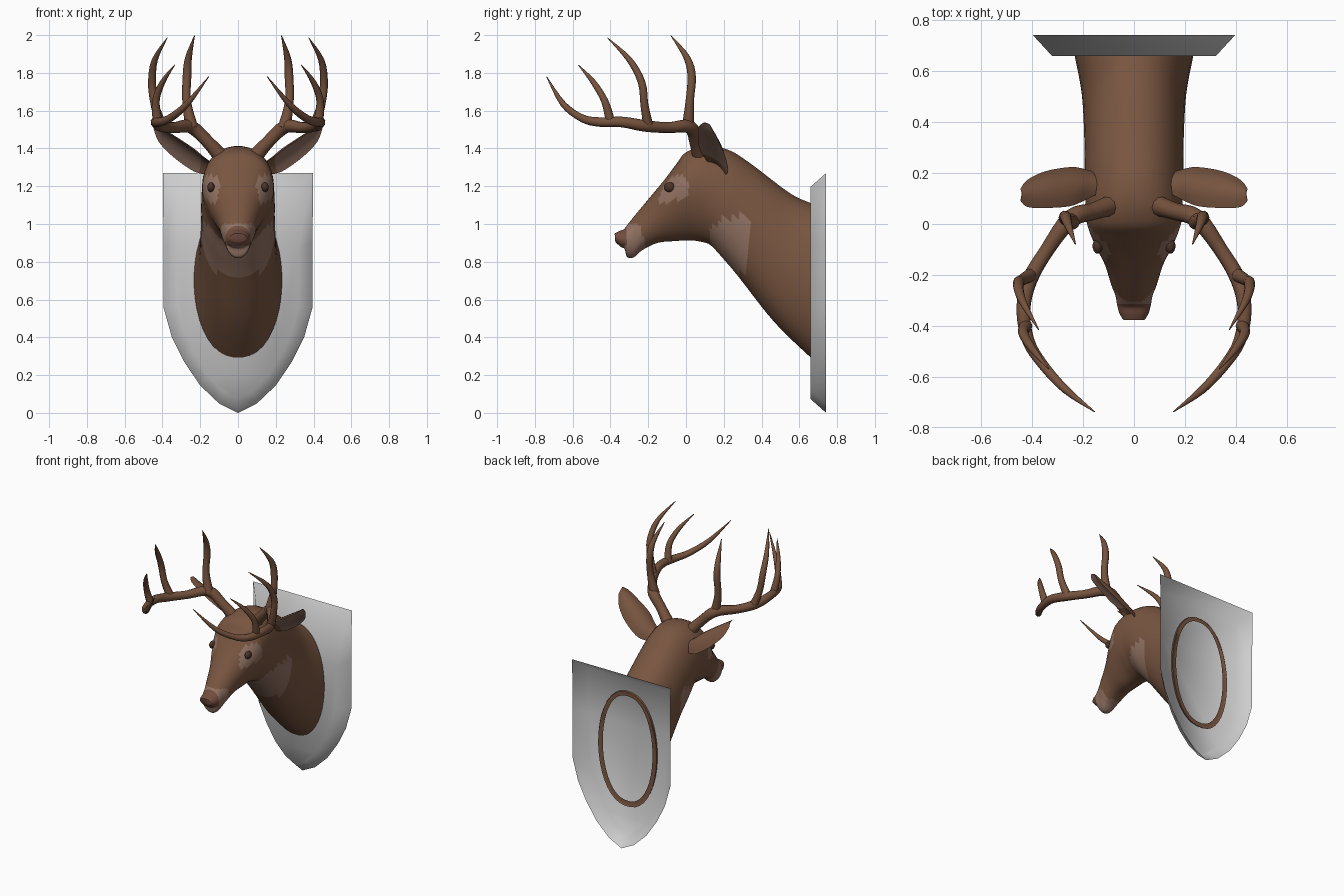
import bpy, bmesh, math
from mathutils import Vector

if "Cube" in bpy.data.objects:
    bpy.data.objects.remove(bpy.data.objects["Cube"])


def material(name, rgb):
    m = bpy.data.materials.new(name)
    m.diffuse_color = (*rgb, 1)
    m.use_nodes = True
    m.node_tree.nodes["Principled BSDF"].inputs["Base Color"].default_value = m.diffuse_color
    return m


FUR = material("brown fur", (0.19, 0.092, 0.052))
PALE = material("pale fur", (0.29, 0.17, 0.125))
NOSE = material("nose brown", (0.17, 0.075, 0.05))
ANTLER = material("antler brown", (0.18, 0.085, 0.047))
EYE = material("dark eye", (0.07, 0.035, 0.022))
PLATE = material("plaque grey", (0.62, 0.62, 0.62))


def spline(points, steps):
    """Catmull-Rom resampling of tuples of any length."""
    out = []
    for i in range(len(points) - 1):
        a, b, c, d = (points[max(0, min(len(points) - 1, i + k))] for k in (-1, 0, 1, 2))
        for s in range(steps):
            t = s / steps
            out.append(tuple(q + 0.5 * t * (r - p + t * (2 * p - 5 * q + 4 * r - w
                       + t * (3 * (q - r) + w - p))) for p, q, r, w in zip(a, b, c, d)))
    return out + [tuple(points[-1])]


def loft(bm, rings, cap_start=True, cap_end=True, rule=None):
    rows = [[bm.verts.new(p) for p in ring] for ring in rings]
    n = len(rows[0])
    faces = []
    for a, b in zip(rows, rows[1:]):
        for j in range(n):
            k = (j + 1) % n
            f = bm.faces.new((a[j], a[k], b[k], b[j]))
            f.material_index = rule(f.calc_center_median(), j) if rule else 0
            faces.append(f)
    for row, do in ((rows[0], cap_start), (rows[-1], cap_end)):
        if do:
            f = bm.faces.new(row)
            f.material_index = rule(f.calc_center_median(), 0) if rule else 0


def finish(bm, name, mats, mirror=False, angle=60):
    bmesh.ops.recalc_face_normals(bm, faces=bm.faces)
    me = bpy.data.meshes.new(name)
    bm.to_mesh(me)
    bm.free()
    for m in mats:
        me.materials.append(m)
    ob = bpy.data.objects.new(name, me)
    bpy.context.collection.objects.link(ob)
    bpy.ops.object.select_all(action='DESELECT')
    ob.select_set(True)
    bpy.context.view_layer.objects.active = ob
    bpy.ops.object.shade_smooth_by_angle(angle=math.radians(angle))
    if mirror:
        ob.modifiers.new("mirror", 'MIRROR')
    return ob


def inside(y, z, poly):
    hit = False
    for (y1, z1), (y2, z2) in zip(poly, poly[1:] + poly[:1]):
        if (z1 > z) != (z2 > z) and y < (y2 - y1) * (z - z1) / (z2 - z1) + y1:
            hit = not hit
    return hit


# Head and neck: sections as top y, top z, bottom y, bottom z, half width, top-heaviness
sections = [
    (-.378, .95, -.374, .905, .043, 0), (-.355, .962, -.345, .878, .058, 0),
    (-.33, .972, -.325, .868, .064, 0), (-.315, .99, -.312, .825, .067, .1),
    (-.285, 1.028, -.275, .824, .073, .1), (-.245, 1.077, -.23, .862, .09, 0),
    (-.18, 1.155, -.15, .9, .112, .05), (-.113, 1.236, -.06, .909, .145, .2),
    (-.05, 1.32, .02, .913, .172, .25), (0, 1.38, .08, .905, .185, .2),
    (.1, 1.412, .13, .887, .19, .1), (.22, 1.395, .2, .812, .195, 0),
    (.335, 1.326, .28, .717, .195, 0), (.546, 1.167, .467, .48, .205, 0),
    (.66, 1.112, .657, .295, .233, 0), (.672, 1.11, .672, .29, .233, 0)]
SIDES = 40
rings = []
for ty, tz, by, bz, hw, k in spline(sections, 5):
    ring = []
    for j in range(SIDES):
        t = 2 * math.pi * (j + .5) / SIDES
        c, s = math.cos(t), math.sin(t)
        x = hw * math.copysign(abs(s) ** .88, s) * (1 + k * c)
        u = (1 - c) / 2
        ring.append((x, ty + (by - ty) * u, tz + (bz - tz) * u))
    rings.append(ring)
# rim turned inward behind the plaque
rings.append([(p[0] * .86, .671, .7 + (p[2] - .7) * .93) for p in rings[-1]])

eye_patch = [(-.145, 1.11), (-.13, 1.2), (-.08, 1.25), (-.02, 1.27), (.015, 1.22),
             (.02, 1.18), (-.02, 1.14), (-.09, 1.11)]
throat = [(.12, .85), (.13, .98), (.21, 1.03), (.34, 1.04), (.36, .95), (.31, .84),
          (.3, .74), (.28, .68)]


def fur_rule(c, j):
    if c.y < -.315 and c.z > .885:
        return 2
    if c.y < -.18 and c.z < 1.0 and c.z < .865 - (c.y + .245) * 3 + .12:
        return 1
    if inside(c.y, c.z, eye_patch) and abs(c.x) > .1:
        return 1
    return 1 if inside(c.y, c.z, throat) else 0


bm = bmesh.new()
loft(bm, rings, True, False, fur_rule)
finish(bm, "head_and_neck", (FUR, PALE, NOSE))

# Eyes
bm = bmesh.new()
bmesh.ops.create_uvsphere(bm, u_segments=14, v_segments=10, radius=1)
for v in bm.verts:
    v.co = Vector((.143 + v.co.x * .02, -.087 + v.co.y * .03, 1.195 + v.co.z * .026))
finish(bm, "eyes", (EYE,), True)

# Ears: cupped sections along a centre line, pale on the inner side
w = Vector((0, .8, -.6))
back = Vector((-.5, .45, .6)).normalized()
ear = [(.13, .16, 1.29, .045), (.19, .155, 1.31, .075), (.25, .147, 1.345, .096),
       (.35, .135, 1.415, .09), (.42, .12, 1.475, .066), (.447, .115, 1.52, .028)]
rings = []
for x, y, z, wid in spline(ear, 3):
    c = Vector((x, y, z))
    ring = [c + w * s * wid + back * .5 * wid * (1 - s * s) for s in (i / 3 for i in range(-3, 4))]
    ring += [c + w * s * wid + back * .3 * wid * (1 - s * s) for s in (.67, .33, 0, -.33, -.67)]
    rings.append(ring)
bm = bmesh.new()
loft(bm, rings, rule=lambda c, j: 1 if j > 5 and c.x > .2 else 0)
finish(bm, "ears", (FUR, PALE), True, 50)


# Antlers: main beam and three tines, as x, y, z, radius
def tube(bm, path, sides=10):
    pts = spline(path, 4)
    u = Vector((.3, .9, .1))
    rings = []
    for i, p in enumerate(pts):
        a, b = pts[max(i - 1, 0)], pts[min(i + 1, len(pts) - 1)]
        t = (Vector(b[:3]) - Vector(a[:3])).normalized()
        u = (u - t * u.dot(t)).normalized()
        v = t.cross(u)
        angles = [2 * math.pi * k / sides for k in range(sides)]
        rings.append([Vector(p[:3]) + (u * math.cos(q) + v * math.sin(q)) * max(p[3], .002)
                      for q in angles])
    loft(bm, rings)


beam = [(.085, .075, 1.35, .042), (.16, .05, 1.435, .034), (.25, .02, 1.515, .036),
        (.34, -.1, 1.51, .029), (.41, -.22, 1.52, .031), (.435, -.34, 1.54, .028),
        (.415, -.46, 1.54, .025), (.36, -.55, 1.56, .021), (.27, -.65, 1.635, .016),
        (.155, -.738, 1.78, .002)]
tines = [
    [(.245, .01, 1.51, .034), (.272, .02, 1.65, .023), (.27, .03, 1.78, .023),
     (.262, .005, 1.88, .018), (.23, -.08, 1.998, .002)],
    [(.405, -.2, 1.52, .028), (.44, -.22, 1.63, .022), (.455, -.235, 1.75, .021),
     (.44, -.3, 1.87, .016), (.375, -.415, 1.985, .002)],
    [(.425, -.4, 1.54, .026), (.435, -.43, 1.65, .02), (.4, -.49, 1.75, .015),
     (.335, -.57, 1.842, .002)]]
bm = bmesh.new()
for path in [beam] + tines:
    tube(bm, path)
finish(bm, "antlers", (ANTLER,), True)

# Plaque: shield shell with a bevelled rim, open at the back
half = [(.397, 1.27), (.395, .9), (.395, .56), (.35, .4), (.285, .27), (.2, .145), (.1, .05)]
outline = half + [(0, 0)] + [(-x, z) for x, z in reversed(half)]
rear = [(x, .742, z) for x, z in outline]
front = [(x * .81, .66, .635 + (z - .635) * .885) for x, z in outline]
bm = bmesh.new()
loft(bm, [rear, front], False, True)
for f in bm.faces:
    f.normal_update()
ob = finish(bm, "plaque", (PLATE,), False, 180)
